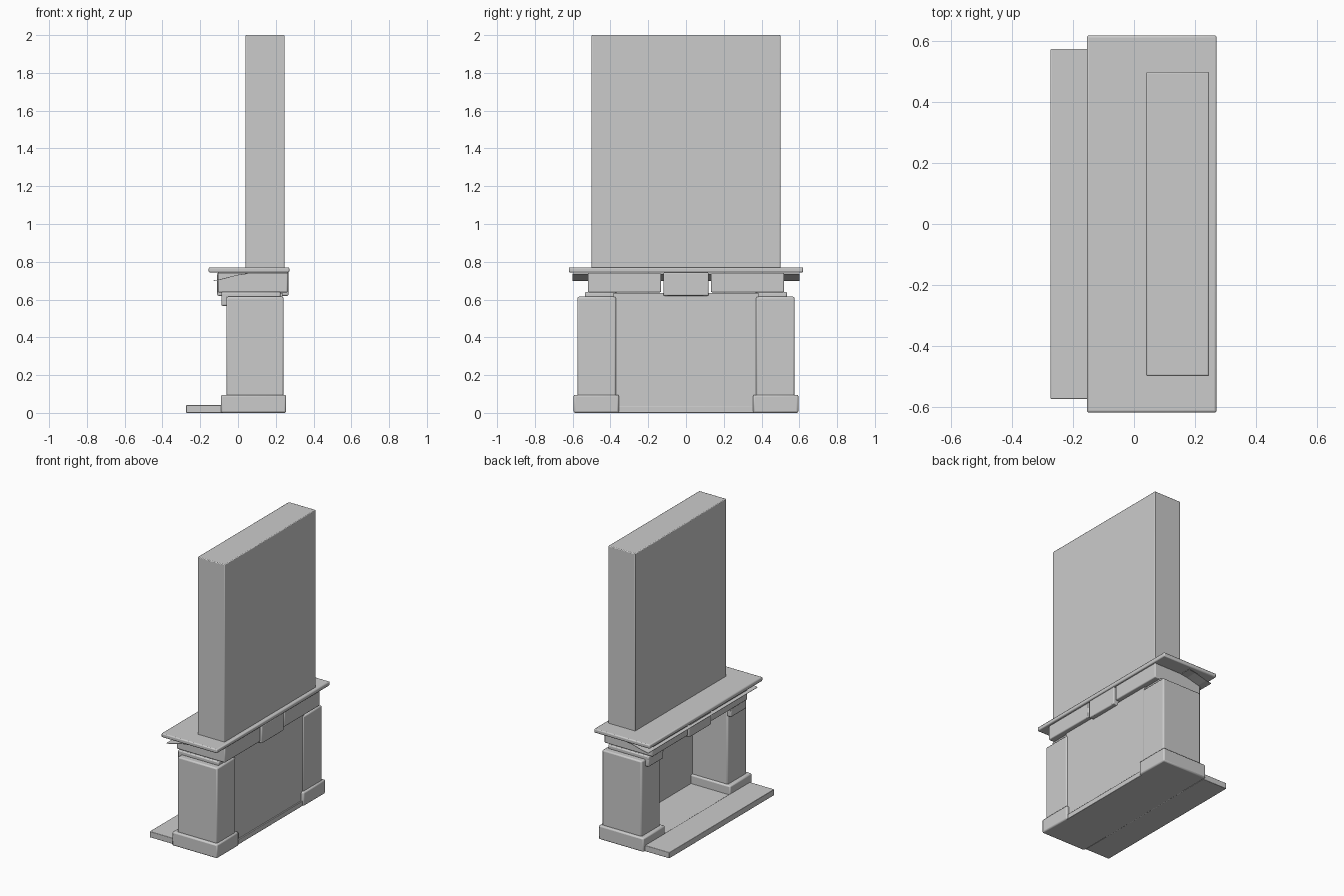
import bpy, bmesh, math
from mathutils import Matrix

if "Cube" in bpy.data.objects:
    bpy.data.objects.remove(bpy.data.objects["Cube"])


def box(name, x, y, z, bevel=0.006):
    """Softly bevelled block from (min, max) ranges."""
    bm = bmesh.new()
    size = [b - a for a, b in (x, y, z)]
    mid = [(a + b) / 2 for a, b in (x, y, z)]
    bmesh.ops.create_cube(bm, size=1, matrix=Matrix.Translation(mid) @ Matrix.Diagonal((*size, 1)))
    mesh = bpy.data.meshes.new(name)
    bm.to_mesh(mesh)
    bm.free()
    ob = bpy.data.objects.new(name, mesh)
    bpy.context.collection.objects.link(ob)
    if bevel:
        mod = ob.modifiers.new("soft_edges", "BEVEL")
        mod.width = bevel
        mod.segments = 2
    bpy.ops.object.select_all(action='DESELECT')
    bpy.context.view_layer.objects.active = ob
    ob.select_set(True)
    bpy.ops.object.shade_smooth_by_angle(angle=math.radians(35))
    return ob


def pair(name, x, y, z, bevel=0.006):
    """The same block on both sides of the fireplace."""
    box(name + "_a", x, y, z, bevel)
    box(name + "_b", x, (-y[1], -y[0]), z, bevel)


# Chimney breast and mantel shelf
box("chimney", (0.04, 0.247), (-0.5, 0.5), (0.765, 2.0), 0.005)
box("mantel_shelf", (-0.155, 0.272), (-0.62, 0.62), (0.743, 0.771), 0.007)

# Lintel blocks with centre keystone
pair("lintel", (-0.107, 0.263), (0.132, 0.52), (0.638, 0.741))
box("keystone", (-0.11, 0.267), (-0.12, 0.12), (0.62, 0.743))

# Columns, capitals and plinths
pair("column", (-0.062, 0.242), (0.37, 0.575), (0.08, 0.615), 0.009)
pair("capital", (-0.088, 0.225), (0.366, 0.535), (0.61, 0.64), 0.007)
pair("capital_lip", (-0.088, -0.055), (0.37, 0.535), (0.567, 0.635), 0.007)
pair("plinth", (-0.09, 0.255), (0.355, 0.595), (0.0, 0.096), 0.009)

# Firebox back, floor and hearth slab
box("firebox_back", (0.21, 0.236), (-0.385, 0.385), (0.0, 0.634), 0)
box("firebox_floor", (-0.088, 0.245), (-0.38, 0.38), (0.0, 0.035), 0.003)
box("hearth", (-0.275, -0.085), (-0.575, 0.575), (0.0, 0.041), 0.003)

# Thin slanted cornice strip under the shelf
profile = [(-0.13, 0.70), (-0.09, 0.707), (-0.04, 0.72), (0.0, 0.73), (0.05, 0.737)]
verts = [(x, y, z) for x, z in profile for y in (-0.6, 0.6)]
faces = [(2 * i, 2 * i + 2, 2 * i + 3, 2 * i + 1) for i in range(len(profile) - 1)]
mesh = bpy.data.meshes.new("cornice_strip")
mesh.from_pydata(verts, [], faces)
cornice = bpy.data.objects.new("cornice_strip", mesh)
bpy.context.collection.objects.link(cornice)
solid = cornice.modifiers.new("thickness", "SOLIDIFY")
solid.thickness = 0.003
solid.offset = 0
